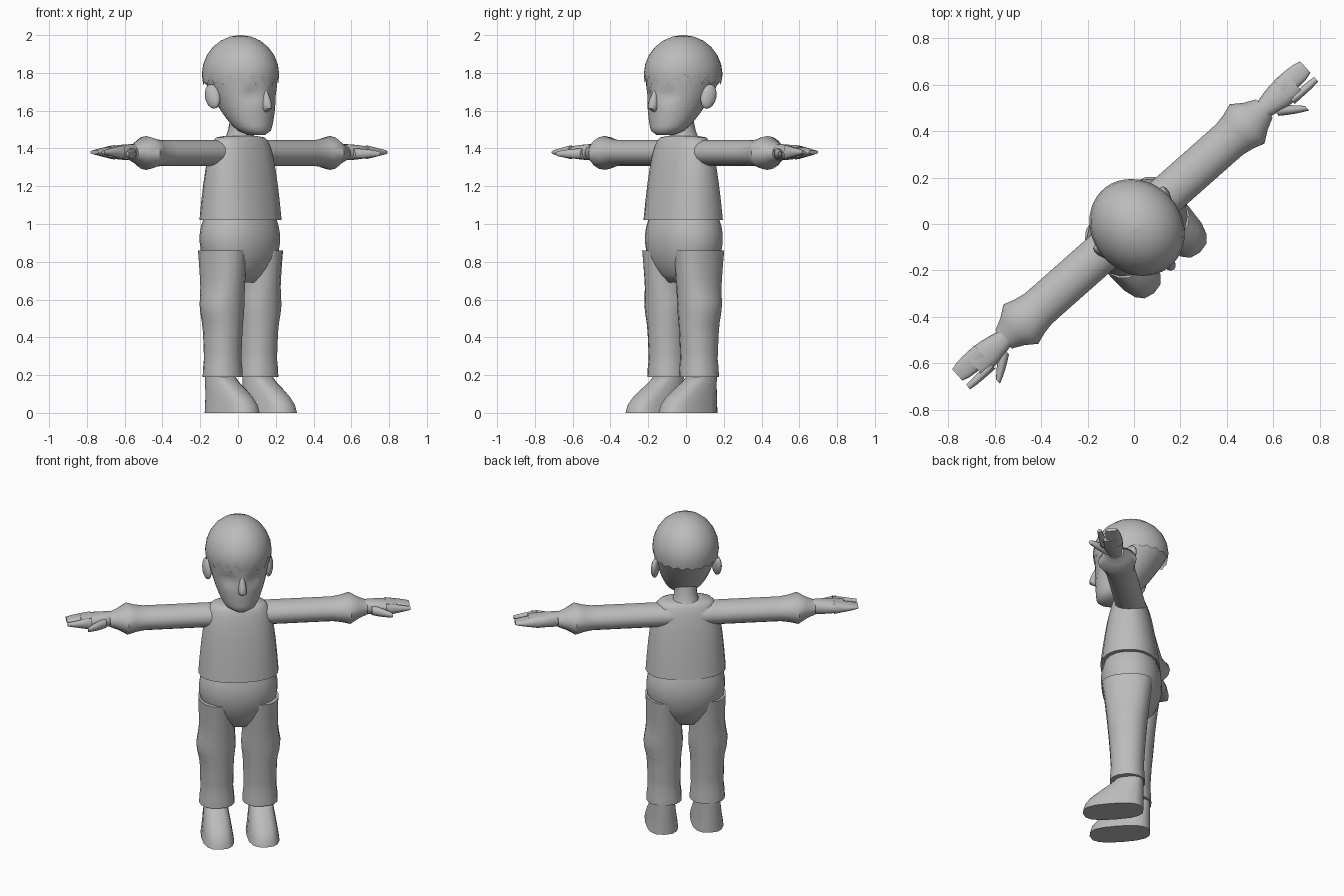
import bpy
import bmesh
import random
from math import sin, cos, pi, exp, sqrt, radians, copysign

cube = bpy.data.objects.get("Cube")
if cube:
    bpy.data.objects.remove(cube, do_unlink=True)

random.seed(5)
turn = radians(41.5)  # the whole figure stands turned on the ground
colour = (.5, .5, .5, 1)

grey = bpy.data.materials.new("plain_grey")
grey.use_nodes = True
grey.diffuse_color = colour
grey.node_tree.nodes["Principled BSDF"].inputs["Base Color"].default_value = colour


def signed_power(value, exponent):
    return copysign(abs(value) ** exponent, value)


def bump(position, centre, width):
    return exp(-((position - centre) / width) ** 2)


def blend(start, stop, amount):
    return start + (stop - start) * amount


def finish(name, bm, mirror):
    bmesh.ops.recalc_face_normals(bm, faces=bm.faces)
    mesh = bpy.data.meshes.new(name)
    bm.to_mesh(mesh)
    bm.free()
    mesh.materials.append(grey)
    part = bpy.data.objects.new(name, mesh)
    bpy.context.collection.objects.link(part)
    part.rotation_euler.z = turn
    if mirror:
        part.modifiers.new("other_side", 'MIRROR')
    bpy.ops.object.select_all(action='DESELECT')
    part.select_set(True)
    bpy.context.view_layer.objects.active = part
    bpy.ops.object.shade_smooth_by_angle(angle=radians(50))


def skin(name, rule, steps, sides=16, square=2, along_arm=False,
         mirror=False, reshape=None, open_start=False):
    """Skin rings whose position, centre and radii follow a rule of 0 to 1."""
    bm = bmesh.new()
    loops = []
    for step in range(steps + 1):
        position, centre_a, centre_b, radius_a, radius_b = rule(step / steps)
        loop = []
        for side in range(sides):
            angle = 2 * pi * side / sides
            a = centre_a + radius_a * signed_power(cos(angle), 2 / square)
            b = centre_b + radius_b * signed_power(sin(angle), 2 / square)
            place = (position, a, b) if along_arm else (a, b, position)
            loop.append(bm.verts.new(place))
        loops.append(loop)
    for low, high in zip(loops, loops[1:]):
        for side in range(sides):
            following = (side + 1) % sides
            bm.faces.new((low[side], low[following], high[following], high[side]))
    if not open_start:
        bm.faces.new(loops[0])
    bm.faces.new(loops[-1])
    if reshape:
        reshape(bm, loops)
    finish(name, bm, mirror)


# Shirt, widening from the shoulders to an overhanging hem
def shirt(u):
    drop = u * u
    half = blend(.1, .234, drop ** .23)
    depth = blend(.07, .172, sqrt(drop))
    return blend(1.465, 1.02, drop), 0, -.02, half, depth


# Rounded trouser seat
def trouser_seat(u):
    swell = sqrt(sin(.2 + 2 * u))
    return blend(.69, 1.03, u), 0, -.015, .23 * swell, .175 * swell


# Trouser legs, bulging at the knee and cuff
def trouser_leg(u):
    z = blend(.19, .86, u)
    knee = .014 * bump(z, .56, .07)
    cuff = .015 * bump(z, .21, .03)
    half = .09 + .02 * z + knee + cuff
    depth = .09 + .08 * z * z + cuff
    return z, .126 + knee / 3, -.02, half, depth


# Shoes, sloping from a long sole up to the ankle
def shoe(u):
    front = .08 + .2 * (1 - u * u) ** 1.5
    back = .075
    return u / 5, .132, (back - front) / 2, .094 - .03 * u, (front + back) / 2


# Sleeves, flaring at the cuff and closing to the wrist
def sleeve(u):
    x = blend(.05, .75, u)
    size = (1 + .3 * bump(x, .65, .05)) * min(1, 3.6 - 4 * x)
    return x, 0, 1.376, .087 * size, .069 * size


# Hands
def palm(u):
    return blend(.74, .92, u), 0, 1.38, .04 + .023 * sin(2 * u), .043 - .015 * u * u


def finger(y, width):
    def rule(u):
        taper = sqrt(1 - .5 * u ** 4)
        return blend(.86, 1, u), y, 1.38, width * taper, .038 - .028 * u
    return rule


def thumb(u):
    radius = blend(.029, .013, u * u)
    return blend(.775, .888, u), blend(-.035, -.12, u), 1.372, radius, radius


# Neck
def neck(u):
    radius = .064 + .026 * (1 - u) ** 4
    return blend(1.43, 1.6, u), 0, blend(-.01, -.04, u), radius, radius


# Head, from a narrow chin to the brow
def head(u):
    z = blend(1.47, 1.8, u)
    rise = min(1, 1.1 * u)
    front = .195 + .035 * rise ** .15
    back = .29 * rise ** .65 - .1
    half = .04 + .145 * rise ** .45
    return z, 0, (back - front) / 2, half, (back + front) / 2


def press_eye_sockets(bm, loops):
    for vert in bm.verts:
        x, y, z = vert.co
        if y < 0:
            vert.co.y += .022 * bump(abs(x), .075, .035) * bump(z, 1.685, .04)


# Nose
def nose(u):
    swell = sin(pi * sqrt(u))
    return blend(1.59, 1.72, u), 0, -.212 - .02 * swell, .008 + .017 * swell, .01 + .02 * swell


# Domed hair with a ragged fringe
def hair(u):
    lift = blend(-.25, 1.55, u)
    return 1.79 + .21 * sin(lift), 0, -.02, .193 * cos(lift), .22 * cos(lift)


def rag_fringe(bm, loops):
    for vert in loops[0][::2]:
        strength = 1 if vert.co.y < .03 else .3
        vert.co.z += strength * random.uniform(.02, .055)


skin("shirt", shirt, steps=8, sides=20, square=2.3)
skin("trouser_seat", trouser_seat, steps=8, sides=20, square=2.2)
skin("trouser_legs", trouser_leg, steps=14, square=2.2, mirror=True)
skin("shoes", shoe, steps=5, square=2.7, mirror=True)
skin("sleeves", sleeve, steps=14, along_arm=True, mirror=True)
skin("palms", palm, steps=4, square=2.4, along_arm=True, mirror=True)
skin("joined_fingers", finger(.017, .046), steps=4, square=2.6, along_arm=True, mirror=True)
skin("index_fingers", finger(-.053, .018), steps=4, sides=10, along_arm=True, mirror=True)
skin("thumbs", thumb, steps=4, sides=10, along_arm=True, mirror=True)
skin("neck", neck, steps=5)
skin("head", head, steps=14, sides=32, reshape=press_eye_sockets)
skin("nose", nose, steps=6, sides=12)
skin("hair", hair, steps=7, sides=42, reshape=rag_fringe, open_start=True)

# Ears
ears = bmesh.new()
bmesh.ops.create_uvsphere(ears, u_segments=12, v_segments=8, radius=1)
for vert in ears.verts:
    x, y, z = vert.co
    vert.co = (.18 + .024 * x + .012 * y, .042 * y + .012 * z, 1.675 + .065 * z)
finish("ears", ears, mirror=True)
